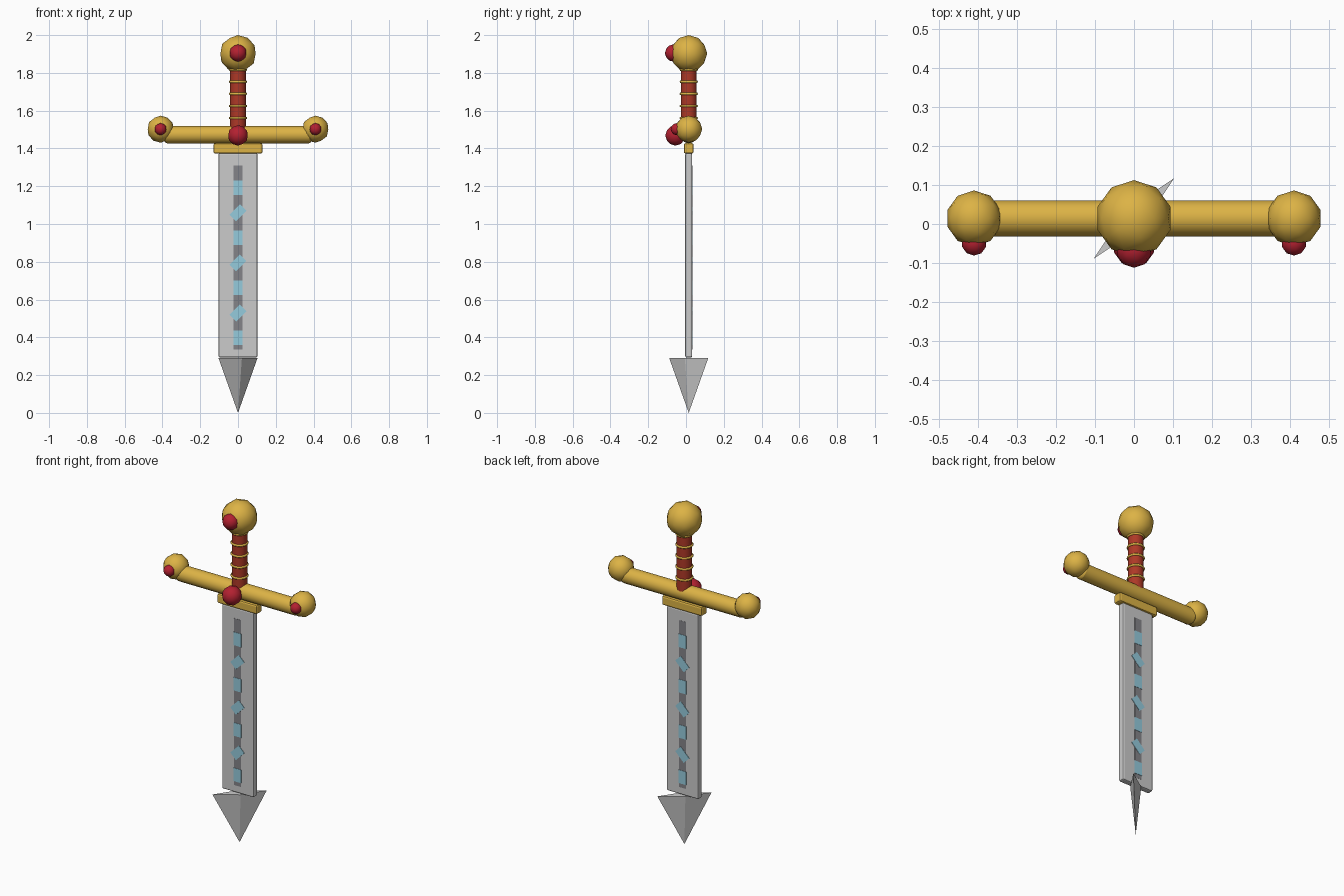
import bpy
from math import radians, pi

if "Cube" in bpy.data.objects:
    bpy.data.objects.remove(bpy.data.objects["Cube"])

YC = 0.0145  # depth of the sword's centre plane


def material(name, colour):
    m = bpy.data.materials.new(name)
    m.diffuse_color = (*colour, 1)
    m.use_nodes = True
    m.node_tree.nodes["Principled BSDF"].inputs["Base Color"].default_value = m.diffuse_color
    return m


GOLD = material("gold", (0.72, 0.45, 0.06))
RED = material("red_gem", (0.45, 0.015, 0.03))
LEATHER = material("red_leather", (0.42, 0.04, 0.02))
BLUE = material("pale_blue", (0.3, 0.6, 0.72))
DARK = material("dark_steel", (0.23, 0.23, 0.25))


def finish(name, mat=None, smooth=None):
    o = bpy.context.object
    o.name = name
    if mat:
        o.data.materials.append(mat)
    if smooth:
        bpy.ops.object.shade_smooth_by_angle(angle=radians(smooth))
    return o


def ball(name, x, y, z, r, mat):
    bpy.ops.mesh.primitive_ico_sphere_add(subdivisions=2, radius=r, location=(x, y, z))
    return finish(name, mat, 60)


def box(name, z, size, mat=None, tilt=0, bevel=0):
    bpy.ops.mesh.primitive_cube_add(size=1, location=(0, YC, z), rotation=(0, tilt, 0))
    bpy.context.object.scale = size
    bpy.ops.object.transform_apply(location=False, rotation=False, scale=True)
    o = finish(name, mat)
    if bevel:
        b = o.modifiers.new("bevel", "BEVEL")
        b.width, b.segments = bevel, 2
    return o


# Pommel with front gem
ball("pommel", 0, YC, 1.902, 0.098, GOLD)
ball("pommel_gem", 0, -0.066, 1.905, 0.046, RED)

# Wrapped grip with wire rings
bpy.ops.mesh.primitive_cylinder_add(vertices=16, radius=0.042, depth=0.36, location=(0, YC, 1.66))
finish("grip", LEATHER, 40)
for i in range(5):
    bpy.ops.mesh.primitive_torus_add(major_radius=0.042, minor_radius=0.007, major_segments=16,
                                     minor_segments=6, location=(0, YC, 1.561 + i * 0.064))
    finish(f"grip_ring_{i + 1}", GOLD, 70)

# Crossguard bar, ball ends and gems
bpy.ops.mesh.primitive_cylinder_add(vertices=16, radius=0.046, depth=0.78,
                                    location=(0, YC, 1.473), rotation=(0, pi / 2, 0))
guard = finish("crossguard", GOLD, 40)
bev = guard.modifiers.new("bevel", "BEVEL")
bev.width, bev.segments, bev.limit_method, bev.angle_limit = 0.015, 2, "ANGLE", radians(50)
for side, s in (("left", -1), ("right", 1)):
    ball(f"guard_end_{side}", s * 0.41, YC, 1.502, 0.0715, GOLD)
    ball(f"guard_end_gem_{side}", s * 0.41, -0.049, 1.502, 0.032, RED)
ball("guard_gem", 0, -0.056, 1.469, 0.054, RED)

# Collar and blade
box("collar", 1.4, (0.26, 0.052, 0.055), GOLD, bevel=0.01)
box("blade", 0.834, (0.206, 0.037, 1.082), bevel=0.008)
box("fuller", 0.823, (0.046, 0.039, 0.975), DARK)

# Inlaid runes, every second one tilted
for i in range(7):
    box(f"rune_{i + 1}", 0.397 + i * 0.1325, (0.05, 0.042, 0.077), BLUE,
        tilt=radians(45) if i % 2 else 0)

# Four-sided flattened tip, turned diagonally
bpy.ops.mesh.primitive_cone_add(vertices=4, radius1=0.146, depth=0.29,
                                location=(0, YC, 0.145), rotation=(pi, 0, radians(45)))
bpy.context.object.scale = (1, 0.2, 1)
finish("blade_tip")
